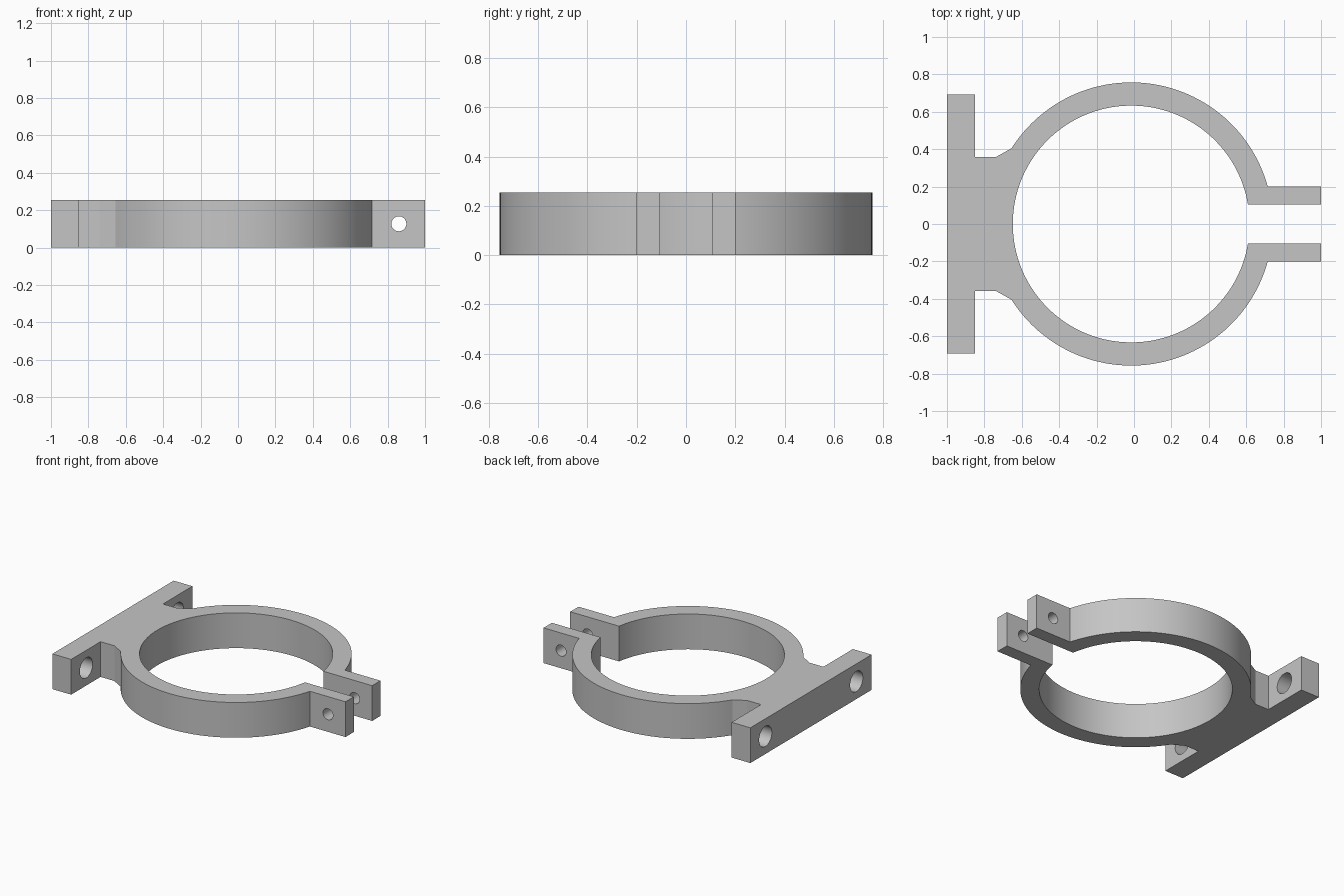
import bpy
import bmesh
import math
from mathutils import Matrix, Vector

cube = bpy.data.objects.get("Cube")
if cube:
    bpy.data.objects.remove(cube, do_unlink=True)

HEIGHT = 0.255
CX = -0.015                  # ring centre
R_OUT, R_IN = 0.757, 0.633
GAP, LUG = 0.105, 0.2        # inner and outer faces of the clamp lugs
NECK_Y = 0.405               # where the flared neck meets the ring

metal = bpy.data.materials.new("grey_metal")
grey = (0.56, 0.56, 0.56, 1)
metal.use_nodes = True
metal.diffuse_color = grey
metal.node_tree.nodes["Principled BSDF"].inputs["Base Color"].default_value = grey


def arc(radius, start, end, steps):
    angles = [start + (end - start) * i / steps for i in range(steps + 1)]
    return [(CX + radius * math.cos(a), radius * math.sin(a)) for a in angles]


def add_object(name, bm):
    bmesh.ops.recalc_face_normals(bm, faces=bm.faces)
    mesh = bpy.data.meshes.new(name)
    bm.to_mesh(mesh)
    bm.free()
    mesh.materials.append(metal)
    obj = bpy.data.objects.new(name, mesh)
    bpy.context.collection.objects.link(obj)
    return obj


def drill(target, centre, axis, radius, depth):
    """Cut a round hole through the target along the given axis."""
    bm = bmesh.new()
    turn = Vector((0, 0, 1)).rotation_difference(Vector(axis)).to_matrix().to_4x4()
    bmesh.ops.create_cone(bm, cap_ends=True, segments=40, radius1=radius,
                          radius2=radius, depth=depth,
                          matrix=Matrix.Translation(centre) @ turn)
    cutter = add_object("hole_cutter", bm)
    cutter.hide_render = True
    mod = target.modifiers.new("hole", "BOOLEAN")
    mod.operation = "DIFFERENCE"
    mod.solver = "EXACT"
    mod.object = cutter
    bpy.context.view_layer.objects.active = target
    bpy.ops.object.modifier_apply(modifier=mod.name)
    bpy.data.objects.remove(cutter, do_unlink=True)


# Half outline: lug, outer ring, flared neck, mounting bar
half = [(1, GAP), (1, LUG)]
half += arc(R_OUT, math.asin(LUG / R_OUT), math.pi - math.asin(NECK_Y / R_OUT), 60)
half += [(-0.74, 0.357), (-0.85, 0.357), (-0.85, 0.693), (-1, 0.693)]
mirrored = [(x, -y) for x, y in reversed(half)]

# Bore, running back round to the gap between the lugs
gap_angle = math.asin(GAP / R_IN)
bore = arc(R_IN, 2 * math.pi - gap_angle, gap_angle, 120)

# Extrude the outline into the bracket
bm = bmesh.new()
base = bm.faces.new([bm.verts.new((x, y, 0)) for x, y in half + mirrored + bore])
top = bmesh.ops.extrude_face_region(bm, geom=[base], use_keep_orig=True)["geom"]
bmesh.ops.translate(bm, vec=(0, 0, HEIGHT),
                    verts=[v for v in top if isinstance(v, bmesh.types.BMVert)])
bracket = add_object("clamp_bracket", bm)

# Clamp bolt hole through both lugs, and two mounting holes through the bar
drill(bracket, (0.86, 0, HEIGHT / 2), (0, 1, 0), 0.04, 0.6)
for side in (-1, 1):
    drill(bracket, (-0.925, side * 0.52, HEIGHT / 2), (1, 0, 0), 0.073, 0.25)

# Smooth the curved walls, keep the edges crisp
bpy.ops.object.select_all(action="DESELECT")
bracket.select_set(True)
bpy.context.view_layer.objects.active = bracket
bpy.ops.object.shade_smooth_by_angle(angle=math.radians(20))
